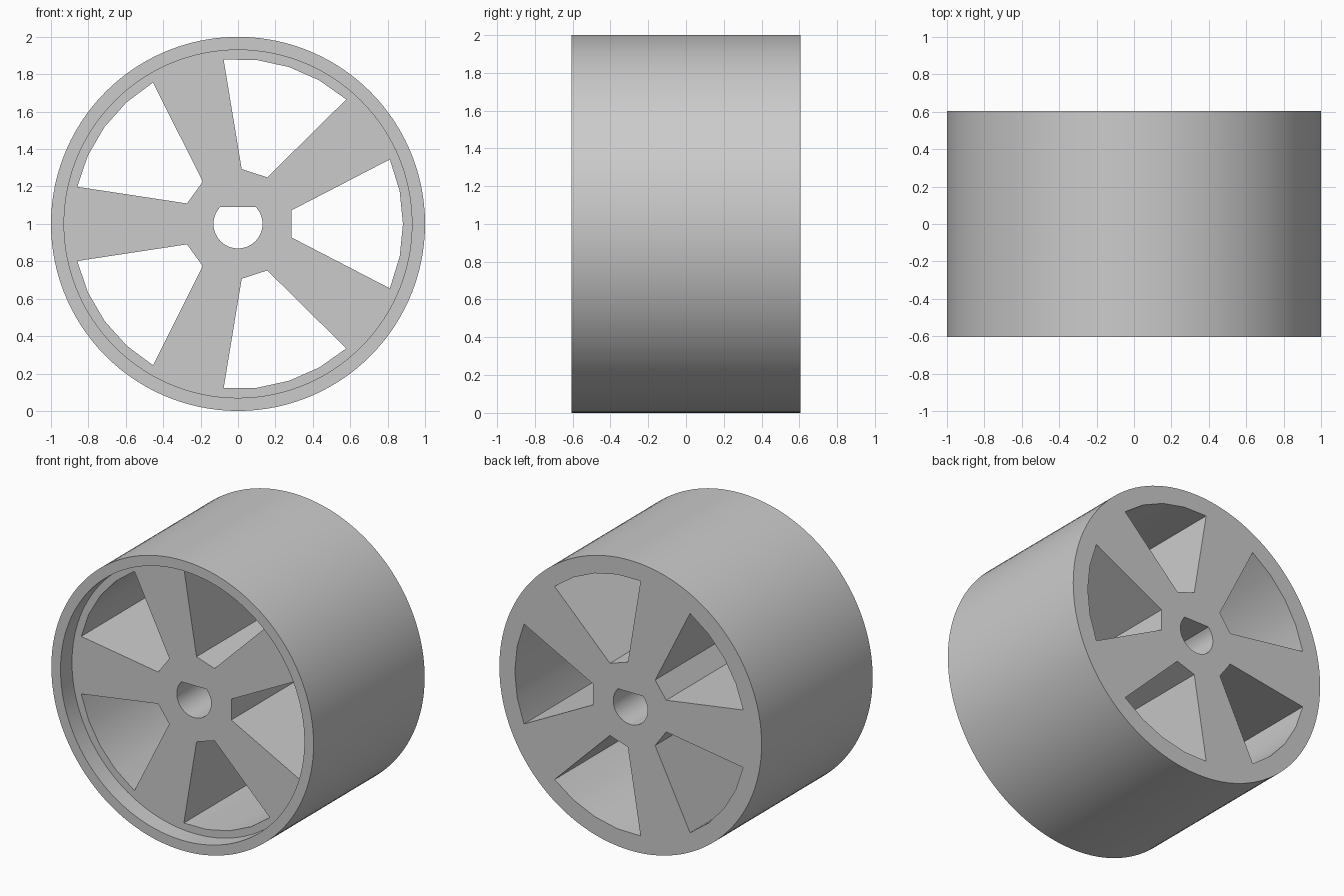
import bpy
import bmesh
from math import sin, cos, asin, pi, radians

cube = bpy.data.objects.get("Cube")
if cube:
    bpy.data.objects.remove(cube, do_unlink=True)

HALF_WIDTH = 0.605
RECESS_DEPTH = 0.125

grey = bpy.data.materials.new("grey")
grey.use_nodes = True
grey.diffuse_color = (0.6, 0.6, 0.6, 1)
grey.node_tree.nodes["Principled BSDF"].inputs["Base Color"].default_value = grey.diffuse_color


def arc(radius, start, end, steps):
    """Points along an arc around the axle."""
    angles = [start + (end - start) * i / steps for i in range(steps + 1)]
    return [(radius * cos(a), radius * sin(a)) for a in angles]


def turned(points, angle):
    c, s = cos(angle), sin(angle)
    return [(x * c - z * s, x * s + z * c) for x, z in points]


def prisms(name, outlines, y0, y1):
    """Extrude closed outlines along the axle into one object."""
    bm = bmesh.new()
    for outline in outlines:
        face = bm.faces.new([bm.verts.new((x, y0, z + 1)) for x, z in outline])
        new = bmesh.ops.extrude_face_region(bm, geom=[face])["geom"]
        moved = [v for v in new if isinstance(v, bmesh.types.BMVert)]
        bmesh.ops.translate(bm, verts=moved, vec=(0, y1 - y0, 0))
    # The first cap is kept by the extrusion, so every prism is closed
    bmesh.ops.recalc_face_normals(bm, faces=bm.faces)
    mesh = bpy.data.meshes.new(name)
    bm.to_mesh(mesh)
    bm.free()
    mesh.materials.append(grey)
    obj = bpy.data.objects.new(name, mesh)
    bpy.context.collection.objects.link(obj)
    return obj


def cut(target, cutter):
    cutter.hide_render = True
    mod = target.modifiers.new("cut", "BOOLEAN")
    mod.operation = "DIFFERENCE"
    mod.solver = "EXACT"
    mod.object = cutter
    bpy.ops.object.modifier_apply(modifier=mod.name)
    bpy.data.objects.remove(cutter, do_unlink=True)


# Wheel drum
wheel = prisms("wheel", [arc(1, 0, 2 * pi, 120)[:-1]], -HALF_WIDTH, HALF_WIDTH)
bpy.ops.object.select_all(action="DESELECT")
wheel.select_set(True)
bpy.context.view_layer.objects.active = wheel

# Shallow round recess in the front
recess = prisms("recess_cutter", [arc(0.93, 0, 2 * pi, 120)[:-1]],
                -1, -HALF_WIDTH + RECESS_DEPTH)
cut(wheel, recess)

# Five openings between the spokes
half = radians(23)
opening = [(0.285, -0.072)] + arc(0.882, -half, half, 4) + [(0.285, 0.072)]
cut(wheel, prisms("opening_cutter",
                  [turned(opening, i * 2 * pi / 5) for i in range(5)], -1, 1))

# D-shaped axle bore with its flat on top
flat = asin(0.09 / 0.131)
cut(wheel, prisms("bore_cutter", [arc(0.131, pi - flat, 2 * pi + flat, 48)], -1, 1))

# One colour, smooth curved walls with crisp edges
wheel.data.materials.clear()
wheel.data.materials.append(grey)
for poly in wheel.data.polygons:
    poly.material_index = 0
bpy.ops.object.shade_smooth_by_angle(angle=radians(30))
